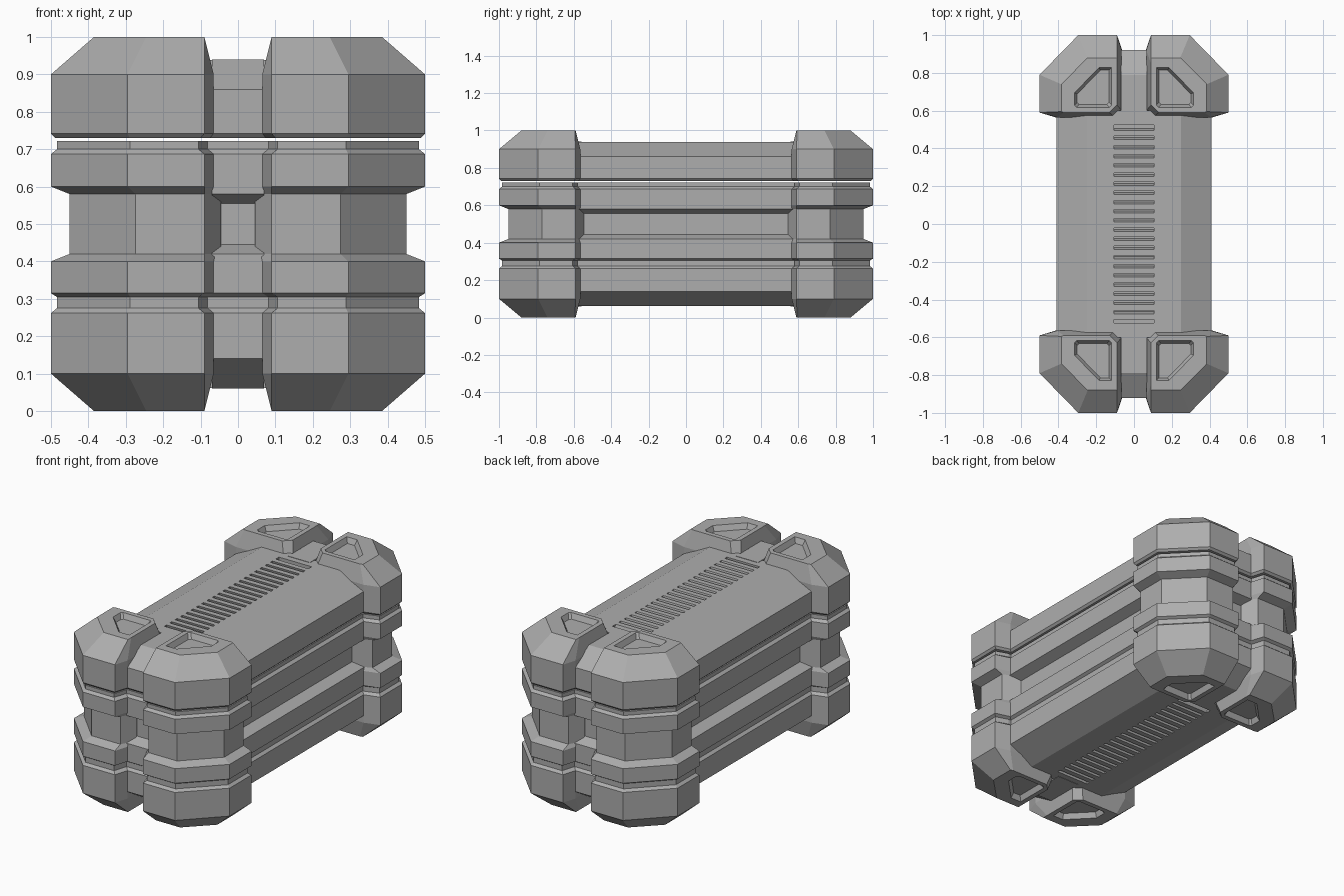
import bpy
import bmesh

cube = bpy.data.objects.get("Cube")
if cube:
    bpy.data.objects.remove(cube, do_unlink=True)

GREY = (0.42, 0.42, 0.42, 1.0)
metal = bpy.data.materials.new("grey_metal")
metal.use_nodes = True
metal.diffuse_color = GREY
metal.node_tree.nodes["Principled BSDF"].inputs["Base Color"].default_value = GREY


def loft(name, rings):
    """Skin a stack of equal-length point rings and cap both ends."""
    bm = bmesh.new()
    loops = [[bm.verts.new(p) for p in ring] for ring in rings]
    n = len(loops[0])
    for a, b in zip(loops, loops[1:]):
        for i in range(n):
            j = (i + 1) % n
            bm.faces.new((a[i], a[j], b[j], b[i]))
    bm.faces.new(loops[0])
    bm.faces.new(loops[-1])
    bmesh.ops.recalc_face_normals(bm, faces=bm.faces)
    mesh = bpy.data.meshes.new(name)
    bm.to_mesh(mesh)
    bm.free()
    mesh.materials.append(metal)
    obj = bpy.data.objects.new(name, mesh)
    bpy.context.collection.objects.link(obj)
    return obj


def at(z, pts):
    return [(x, y, z) for x, y in pts]


def rect(z, w, d):
    return at(z, [(-w, -d), (w, -d), (w, d), (-w, d)])


def post(z, o=0.0, inner=0.0, deep=0.0):
    """Corner post section: o insets the outer faces, inner the hidden sides."""
    c = 0.414 * o
    return at(z, [
        (0.09 + inner, -1 + o), (0.295 - c, -1 + o),
        (0.5 - o, -0.79 + c), (0.5 - o, -0.59 - inner),
        (0.41 - deep, -0.565 - inner + deep / 3), (0.1 + inner, -0.565 - inner),
        (0.065 + inner - deep / 3, -0.6 - inner),
        (0.065 + inner - deep / 3, -0.92 + o)])


def post_end(z, flip):
    """Tapered post end with a sunken five-sided pocket."""
    def level(h):
        return 1 - h if flip else h
    rim = [(0.09, -0.88), (0.245, -0.88), (0.385, -0.74), (0.385, -0.595),
           (0.37, -0.59), (0.13, -0.59), (0.09, -0.63), (0.09, -0.85)]

    def pocket(e):
        return [(0.118 + e, -0.828 + e), (0.185 - e / 2, -0.828 + e),
                (0.315 - e, -0.695 + e / 2), (0.315 - e, -0.63 - e),
                (0.305 - e, -0.618 - e), (0.13 + e, -0.618 - e),
                (0.118 + e, -0.63 - e), (0.118 + e, -0.8 + e)]
    return [at(level(1), rim), at(level(1), pocket(0)), at(level(0.97), pocket(0.014))]


def mirror(obj):
    mod = obj.modifiers.new("mirror", "MIRROR")
    mod.use_axis = (True, True, False)
    mod.use_mirror_merge = False


# Corner posts, split between lid and base
mirror(loft("lid_corner_posts",
            [post(0.73, 0.012, 0.01), post(0.742), post(0.9)] + post_end(1, False)))
G = 0.016
mirror(loft("base_corner_posts", [
    post(0.722, G, G), post(0.70, G, G), post(0.687), post(0.60),
    post(0.58, 0.05, 0, 0.06), post(0.42, 0.05, 0, 0.06), post(0.40),
    post(0.315), post(0.305, G, G), post(0.275, G, G), post(0.262),
    post(0.1)] + post_end(0, True)))

# Long central body with sunken vent beds above and below
L, W = 0.6, 0.41


def end_rings(flip):
    prof = [(0.86, W, L), (0.938, 0.25, L), (0.938, 0.105, 0.525), (0.908, 0.105, 0.525)]
    return [rect(1 - z if flip else z, w, d) for z, w, d in prof]


loft("lid_body", [rect(0.73, W - 0.012, L), rect(0.742, W, L)] + end_rings(False))
steps = [(0.722, G), (0.70, G), (0.687, 0), (0.58, 0), (0.555, 0.06), (0.445, 0.06),
         (0.42, 0), (0.315, 0), (0.305, G), (0.275, G), (0.262, 0)]
loft("base_body", [rect(z, W - s, L) for z, s in steps] + end_rings(True))

# Spine between the posts at both ends
loft("lid_spine", [rect(0.73, 0.09, 0.908), rect(0.742, 0.07, 0.92),
                   rect(0.86, 0.07, 0.92), rect(0.938, 0.07, 0.78)][:3])
for side, name in ((-1, "front"), (1, "back")):
    def cap(z, d):
        return at(z, [(-0.07, side * 0.56), (0.07, side * 0.56),
                      (0.07, side * d), (-0.07, side * d)])
    loft(name + "_lid_spine_cap", [cap(0.86, 0.92), cap(0.94, 0.79)])
    loft(name + "_base_spine_cap", [cap(0.14, 0.92), cap(0.06, 0.79)])
spine = [(z, 0.1 if s == G else 0.07, 0.92 - s) for z, s in steps]
loft("base_spine", [rect(*r) for r in spine] + [rect(0.14, 0.07, 0.92)])

# Leaning vent slats, repeated along the body
PITCH, COUNT = 0.0485, 21
for flip, name in ((False, "top_vent_slats"), (True, "bottom_vent_slats")):
    y = -PITCH * COUNT / 2
    section = [(y + 0.012, 0.905), (y + 0.046, 0.905), (y + 0.034, 0.938), (y + 0.004, 0.938)]
    slat = loft(name, [[(x, v, 1 - z if flip else z) for v, z in section]
                       for x in (-0.105, 0.105)])
    arr = slat.modifiers.new("repeat", "ARRAY")
    arr.count = COUNT
    arr.use_relative_offset = False
    arr.use_constant_offset = True
    arr.constant_offset_displace = (0, PITCH, 0)
